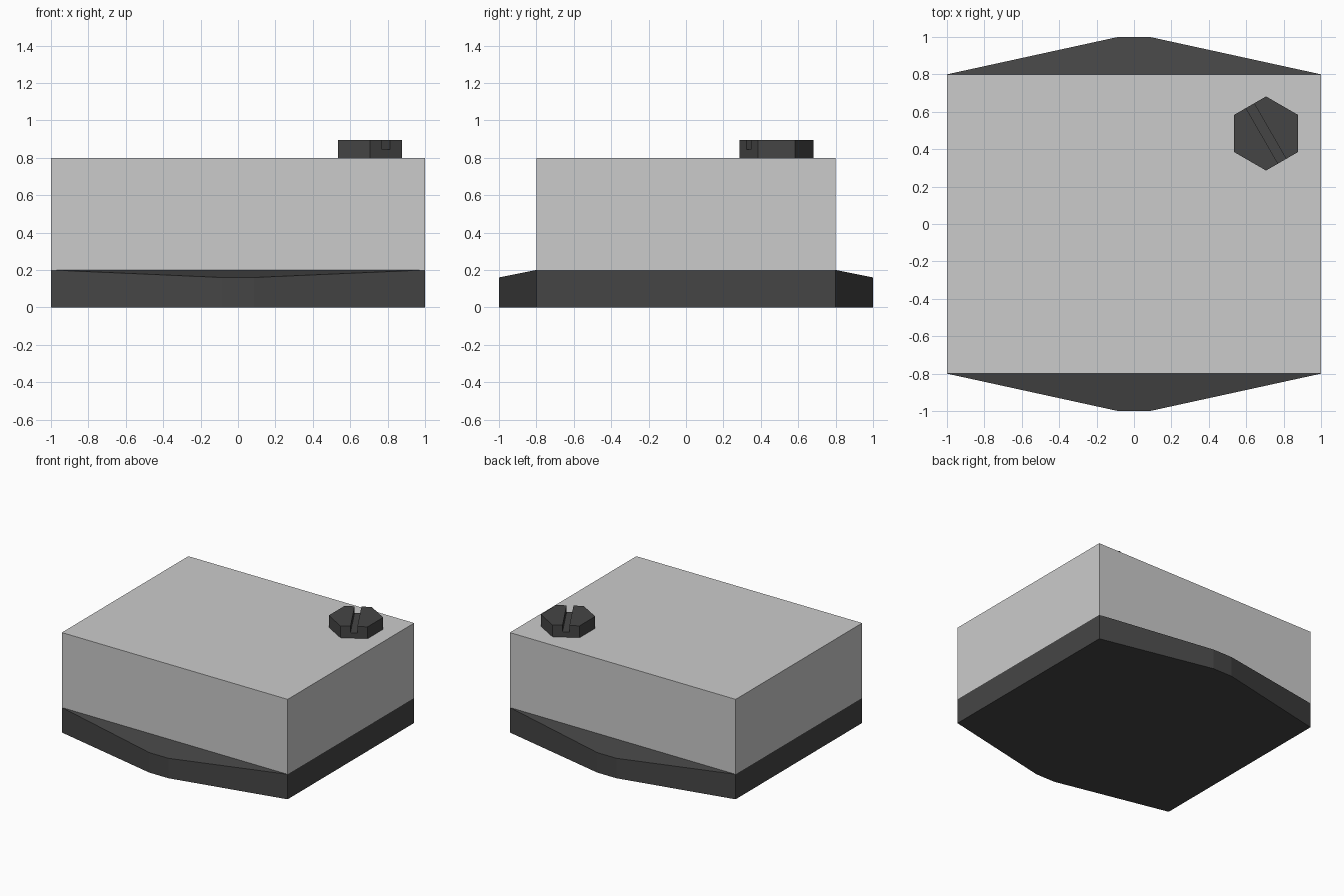
import bpy, bmesh
from math import radians
from mathutils import Matrix

if "Cube" in bpy.data.objects:
    bpy.data.objects.remove(bpy.data.objects["Cube"])

dark = bpy.data.materials.new("dark_grey")
dark.diffuse_color = (0.06, 0.06, 0.06, 1)
dark.use_nodes = True
dark.node_tree.nodes["Principled BSDF"].inputs["Base Color"].default_value = dark.diffuse_color


def make_object(name, bm, material=None):
    bmesh.ops.recalc_face_normals(bm, faces=bm.faces)
    mesh = bpy.data.meshes.new(name)
    bm.to_mesh(mesh)
    bm.free()
    ob = bpy.data.objects.new(name, mesh)
    bpy.context.collection.objects.link(ob)
    if material:
        mesh.materials.append(material)
    return ob


def box(name, size, loc, angle=0):
    bm = bmesh.new()
    bmesh.ops.create_cube(bm, size=1, matrix=Matrix.Translation(loc)
                          @ Matrix.Rotation(angle, 4, 'Z') @ Matrix.Diagonal((*size, 1)))
    return make_object(name, bm)


# Grey body block
box("body", (2, 1.6, 0.6), (0, 0, 0.5))

# Dark base plate with pointed, sloping lips at front and back
outline = [(-1, -0.8), (-0.085, -1), (0.085, -1), (1, -0.8),
           (1, 0.8), (0.085, 1), (-0.085, 1), (-1, 0.8)]
bm = bmesh.new()
low = [bm.verts.new((x, y, 0)) for x, y in outline]
top = [bm.verts.new((x, y, 0.2 - 0.2 * (abs(y) - 0.8))) for x, y in outline]
bm.faces.new(low)
for i in range(8):
    j = (i + 1) % 8
    bm.faces.new((low[i], low[j], top[j], top[i]))
bm.faces.new(top[:4])
bm.faces.new(top[4:])
bm.faces.new([top[i] for i in (0, 3, 4, 7)])
make_object("base_plate", bm, dark)

# Hexagonal screw head
cx, cy = 0.706, 0.484
bm = bmesh.new()
bmesh.ops.create_cone(bm, cap_ends=True, segments=6, radius1=0.198, radius2=0.198, depth=0.095,
                      matrix=Matrix.Translation((cx, cy, 0.8475)) @ Matrix.Rotation(radians(0), 4, 'Z'))
# Put a corner on the y axis
if max(v.co.x for v in bm.verts) - cx > 0.19:
    bmesh.ops.rotate(bm, verts=bm.verts, cent=(cx, cy, 0), matrix=Matrix.Rotation(radians(30), 3, 'Z'))
screw = make_object("screw_head", bm, dark)

# Screwdriver slot
cutter = box("slot_cutter", (0.6, 0.05, 0.1), (cx, cy, 0.893), radians(120))
cutter.data.materials.append(dark)
cutter.hide_render = True
cutter.hide_viewport = True
cut = screw.modifiers.new("slot", 'BOOLEAN')
cut.operation = 'DIFFERENCE'
cut.solver = 'EXACT'
cut.object = cutter
